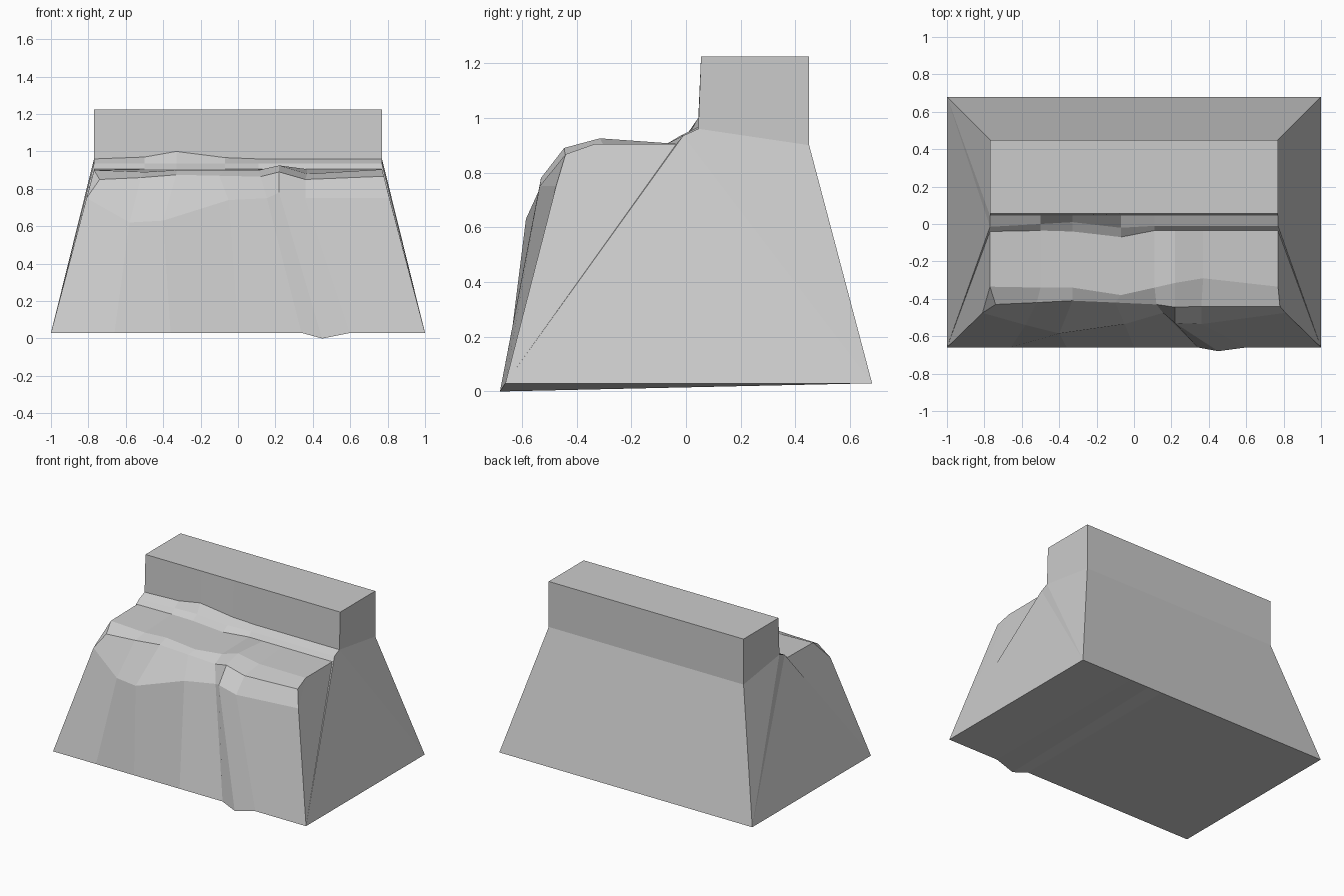
import bpy, bmesh

if "Cube" in bpy.data.objects:
    bpy.data.objects.remove(bpy.data.objects["Cube"])

N = 8  # columns across the width


def row(x, y, z):
    """One line of points across the bench; y and z may be single values."""
    ys = y if isinstance(y, list) else [y] * N
    zs = z if isinstance(z, list) else [z] * N
    return list(zip(x, ys, zs))


def loft(name, rows, closing):
    """Skin consecutive rows, then cap both ends; closing joins last row to first."""
    bm = bmesh.new()
    grid = [[bm.verts.new(p) for p in r] for r in rows]
    count = len(grid)
    for i in range(count if closing else count - 1):
        if (i + 1) in SKIP.get(name, []):
            continue
        a, b = grid[i], grid[(i + 1) % count]
        for j in range(N - 1):
            bm.faces.new((a[j], a[j + 1], b[j + 1], b[j]))
    for j, flip in ((0, 1), (N - 1, -1)):
        bm.faces.new([r[j] for r in grid][::flip])
    bmesh.ops.triangulate(bm, faces=[f for f in bm.faces if len(f.verts) > 4])
    bmesh.ops.recalc_face_normals(bm, faces=bm.faces)
    mesh = bpy.data.meshes.new(name)
    bm.to_mesh(mesh)
    bm.free()
    obj = bpy.data.objects.new(name, mesh)
    bpy.context.collection.objects.link(obj)


# Column positions at the floor and at the seat
foot = [-1, -.66, -.36, 0, .34, .45, .6, 1]
top = [-.77, -.5, -.33, -.07, .11, .22, .37, .77]

# Draped front: hem, belly of the cloth, lip, seat edges, crease at the backrest
hem = row(foot, [-.66] * 5 + [-.68, -.66, -.66], [.03] * 5 + [0, .03, .03])
belly = row([-.81, -.58, -.4, -.05, .155, .22, .36, .81],
            [-.475, -.54, -.585, -.535, -.475, -.53, -.535, -.475],
            [.75, .62, .63, .74, .75, .78, .75, .75])
lip = row([-.74, -.52, -.33, -.1, .12, .22, .36, .78],
          [-.43, -.42, -.41, -.42, -.43, -.445, -.44, -.44],
          [.85, .86, .875, .87, .865, .89, .85, .867])
seat_front = row(top, [-.335, -.34, -.34, -.38, -.34, -.315, -.29, -.335],
                 [.9, .89, .9, .9, .9, .925, .88, .904])
seat_back = row(top, [-.04, -.035, -.04, -.07, -.035, -.035, -.035, -.035], .905)
roll = row(top, [-.015, 0, .01, -.02, -.01, -.01, -.01, -.01], .935)
crease = row(top, .045, [.96, .97, 1, .967, .96, .96, .96, .96])

# Rear of the plinth and the backrest block
rear_top = row(top, .45, .9)
rear_foot = row(foot, .68, .03)
rest_front = row(top, .055, 1.225)
rest_rear = row(top, .45, 1.225)

# The joint hidden beneath the backrest is left open
SKIP = {"plinth_with_drape": [7]}
loft("plinth_with_drape", [hem, belly, lip, seat_front, seat_back, roll, crease,
                           rear_top, rear_foot], True)
loft("backrest", [crease, rest_front, rest_rear, rear_top], False)
